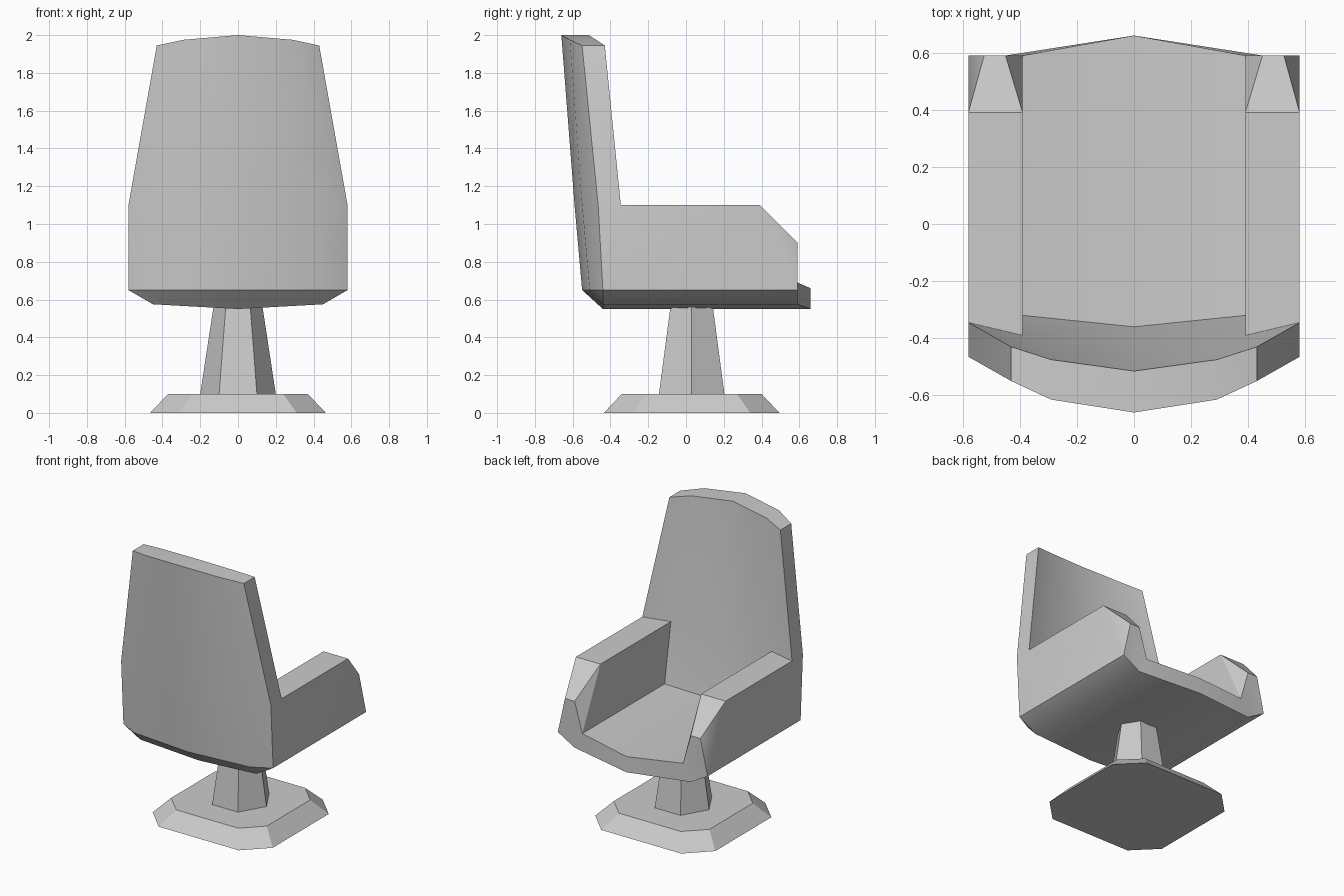
import bpy
import bmesh
import math
from mathutils import Vector

if "Cube" in bpy.data.objects:
    bpy.data.objects.remove(bpy.data.objects["Cube"], do_unlink=True)

# One plain grey for the whole chair
GREY = (0.6, 0.6, 0.6, 1)
grey = bpy.data.materials.new("plain_grey")
grey.use_nodes = True
grey.diffuse_color = GREY
grey.node_tree.nodes["Principled BSDF"].inputs["Base Color"].default_value = GREY


def finish(name, bm, smooth_angle=None):
    """Turn a bmesh into a named, coloured object."""
    bmesh.ops.recalc_face_normals(bm, faces=bm.faces)
    mesh = bpy.data.meshes.new(name)
    bm.to_mesh(mesh)
    bm.free()
    mesh.materials.append(grey)
    obj = bpy.data.objects.new(name, mesh)
    bpy.context.collection.objects.link(obj)
    if smooth_angle:
        bpy.ops.object.select_all(action='DESELECT')
        obj.select_set(True)
        bpy.context.view_layer.objects.active = obj
        bpy.ops.object.shade_smooth_by_angle(angle=math.radians(smooth_angle))
    return obj


def frustum(name, low, high, z_low, z_high):
    """Tapered prism between two matching outlines."""
    bm = bmesh.new()
    bottom = [bm.verts.new((x, y, z_low)) for x, y in low]
    top = [bm.verts.new((x, y, z_high)) for x, y in high]
    bm.faces.new(bottom)
    bm.faces.new(top)
    for i in range(len(bottom)):
        j = (i + 1) % len(bottom)
        bm.faces.new((bottom[i], bottom[j], top[j], top[i]))
    return finish(name, bm)


# Swivel foot and stem share a centre slightly behind the middle
AXIS_Y = 0.03


def chamfered_square(half, flat):
    """Square outline with cut corners."""
    pts = []
    for sx, sy in ((1, 1), (-1, 1), (-1, -1), (1, -1)):
        corner = [(sx * half, sy * flat), (sx * flat, sy * half)]
        pts += corner if sx == sy else corner[::-1]
    return [(x, y + AXIS_Y) for x, y in pts]


def hexagon(radius):
    angles = [math.tau * i / 6 for i in range(6)]
    return [(radius * math.cos(a), radius * math.sin(a) + AXIS_Y) for a in angles]


frustum("foot", chamfered_square(0.465, 0.31), chamfered_square(0.37, 0.24), 0, 0.1)
frustum("stem", hexagon(0.2), hexagon(0.13), 0.1, 0.56)

# Shell: cross rows of one half, each from the middle to the outer side
inner_top = [(0, -0.515, 2), (0.29, -0.475, 1.975), (0.43, -0.43, 1.945)]
outer_top = [(0, -0.66, 2), (0.29, -0.615, 1.975), (0.43, -0.55, 1.945)]
outer_mid = [(0, -0.59, 1.1), (0.4, -0.55, 1.1), (0.58, -0.465, 1.1)]
outer_low = [(0, -0.55, 0.65), (0.45, -0.51, 0.65), (0.58, -0.44, 0.65)]
under_back = [(0, -0.44, 0.55), (0.45, -0.44, 0.575), outer_low[2]]
under_front = [(0, 0.66, 0.55), (0.45, 0.59, 0.575), (0.58, 0.59, 0.65)]
lip = [(0, 0.66, 0.66), (0.39, 0.59, 0.69), under_front[2]]
seat_back = [(0, -0.36, 0.66), (0.39, -0.32, 0.69)]
inner_mid = [(0, -0.43, 1.1), (0.39, -0.39, 1.1), (0.58, -0.345, 1.1)]

# Armrest rows: inner edge and outer edge
arm_nose = [(0.45, 0.59, 0.9), (0.525, 0.59, 0.9)]
arm_top = [(0.39, 0.39, 1.1), (0.58, 0.39, 1.1)]

bm = bmesh.new()
known = {}


def face(*points):
    """Face through the points, sharing corners and dropping repeats."""
    unique = list(dict.fromkeys(points))
    for p in unique:
        if p not in known:
            known[p] = bm.verts.new(Vector(p))
    bm.faces.new([known[p] for p in unique])


def skin(*rows):
    """Faces between each row and the next."""
    for a, b in zip(rows, rows[1:]):
        for i in range(len(a) - 1):
            face(a[i], a[i + 1], b[i + 1], b[i])


# Backrest, underside and front lip
skin(inner_mid, inner_top, outer_top, outer_mid, outer_low, under_back, under_front, lip)
# Seat cushion and lower backrest
skin(lip[:2], seat_back, inner_mid[:2])
# Armrest front, slope and top
skin(lip[1:], arm_nose, arm_top, inner_mid[1:])
# Armrest inner side
face(lip[1], arm_nose[0], arm_top[0])
face(lip[1], arm_top[0], inner_mid[1], seat_back[1])
# Armrest outer side
face(lip[2], arm_nose[1], arm_top[1])
face(lip[2], arm_top[1], inner_mid[2], outer_mid[2], outer_low[2])
# Backrest side edge
face(inner_mid[2], inner_top[2], outer_top[2], outer_mid[2])

# Mirror the half to complete the shell
bmesh.ops.mirror(bm, geom=bm.verts[:] + bm.edges[:] + bm.faces[:],
                 axis='X', merge_dist=0.001)
finish("seat_shell", bm, smooth_angle=30)
